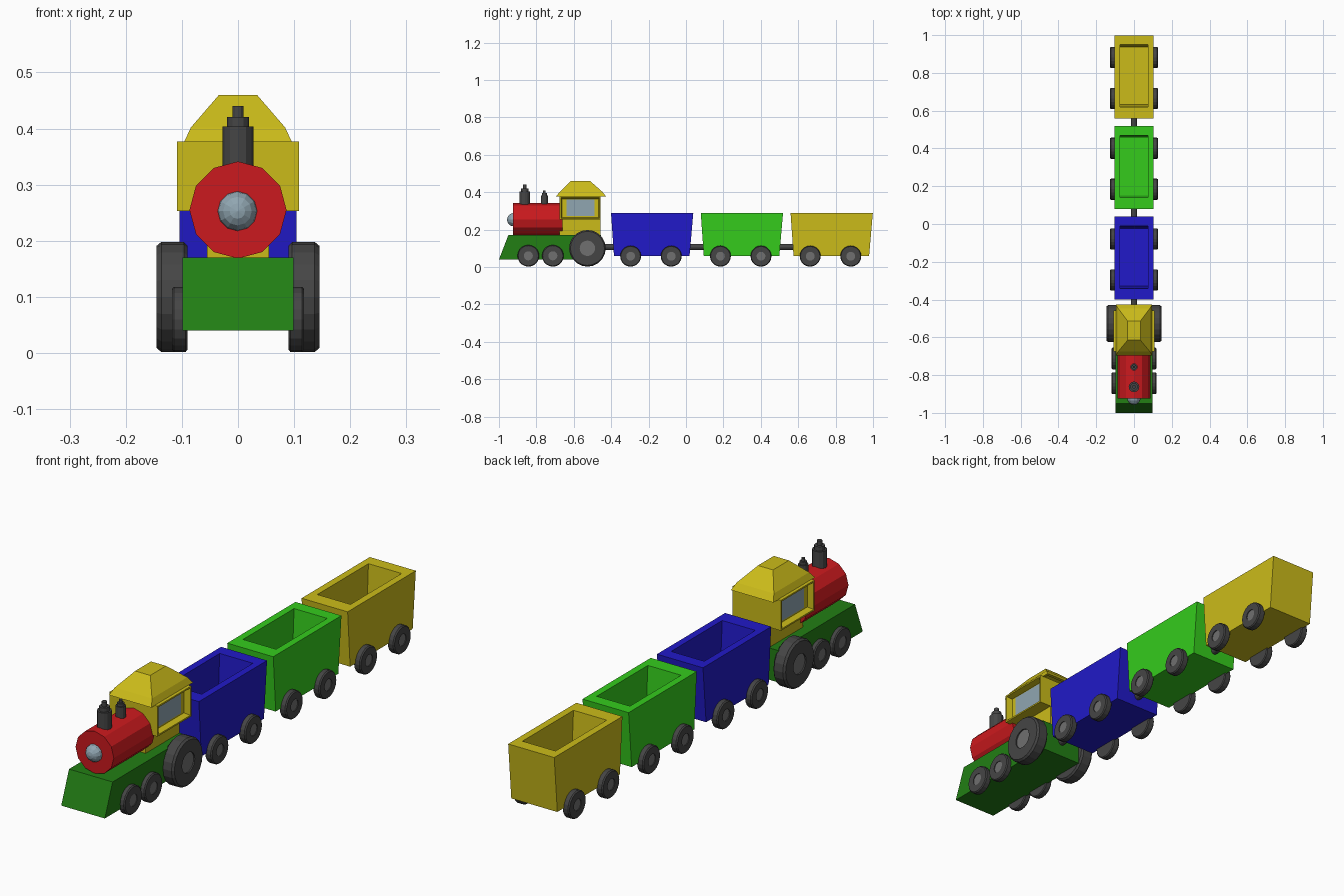
import bpy, bmesh
from math import sin, cos, pi

if "Cube" in bpy.data.objects:
    bpy.data.objects.remove(bpy.data.objects["Cube"])


def material(name, r, g, b):
    m = bpy.data.materials.new(name)
    m.diffuse_color = (r, g, b, 1)
    m.use_nodes = True
    m.node_tree.nodes["Principled BSDF"].inputs["Base Color"].default_value = m.diffuse_color
    return m


RED = material("red", 0.6, 0.01, 0.013)
BLUE = material("blue", 0.015, 0.01, 0.58)
GREEN = material("green", 0.035, 0.6, 0.012)
DARK_GREEN = material("dark green", 0.016, 0.21, 0.007)
YELLOW = material("yellow", 0.6, 0.5, 0.01)
DARK = material("dark grey", 0.06, 0.06, 0.06)
HUB = material("hub grey", 0.16, 0.16, 0.16)
GLASS = material("glass", 0.28, 0.38, 0.44)


def finish(name, bm, mat, mirror=False):
    bmesh.ops.remove_doubles(bm, verts=bm.verts, dist=1e-5)
    bmesh.ops.recalc_face_normals(bm, faces=bm.faces)
    me = bpy.data.meshes.new(name)
    bm.to_mesh(me)
    bm.free()
    me.materials.append(mat)
    ob = bpy.data.objects.new(name, me)
    bpy.context.collection.objects.link(ob)
    if mirror:
        ob.modifiers.new("mirror", "MIRROR").use_mirror_merge = False
    return ob


def skin(rings):
    """Join rings of points with quads and cap both ends."""
    bm = bmesh.new()
    vs = [[bm.verts.new(p) for p in ring] for ring in rings]
    n = len(vs[0])
    for a, b in zip(vs, vs[1:]):
        for i in range(n):
            j = (i + 1) % n
            bm.faces.new((a[i], a[j], b[j], b[i]))
    bm.faces.new(vs[0])
    bm.faces.new(vs[-1])
    return bm


def loft(rects):
    """Stacked rectangles: (half width, front y, back y, z)."""
    return skin([[(-w, a, z), (w, a, z), (w, b, z), (-w, b, z)] for w, a, b, z in rects])


def lathe(profile, axis, centre, n=12):
    """Spin (radius, height) points about the x, y or z axis."""
    cx, cy, cz = centre
    rings = []
    for r, h in profile:
        ring = []
        for i in range(n):
            u, v = r * sin(2 * pi * i / n), r * cos(2 * pi * i / n)
            d = {"x": (h, u, v), "y": (u, h, v), "z": (u, v, h)}[axis]
            ring.append((cx + d[0], cy + d[1], cz + d[2]))
        rings.append(ring)
    return skin(rings)


def wheel_pair(name, y, r, x0, x1):
    """Dark tyre with a slightly recessed lighter hub, mirrored to both sides."""
    h, w = 0.42 * r, x1 - x0
    tyre = [(h, 0), (0.93 * r, 0), (r, 0.12 * w), (r, 0.85 * w),
            (0.93 * r, w), (h, w), (h, 0.8 * w)]
    finish(name + "_tyre", lathe(tyre, "x", (x0, y, r + 0.002), 20), DARK, True)
    finish(name + "_hub", lathe([(h, 0.7 * w), (h, 0.9 * w)], "x", (x0, y, r + 0.002), 20), HUB, True)


# Engine: chassis with sloped front
finish("chassis", loft([(0.0985, -1, -0.455, 0.04), (0.0985, -0.95, -0.455, 0.17)]), DARK_GREEN)

# Boiler and headlamp
finish("boiler", lathe([(0.0865, -0.925), (0.0865, -0.66)], "y", (0, 0, 0.255)), RED)
lamp = [(0.036 * sin(pi * i / 8), -0.036 * cos(pi * i / 8)) for i in range(1, 8)]
lamp = [(0.0005, -0.036)] + lamp + [(0.0005, 0.036)]
finish("headlamp", lathe(lamp, "y", (-0.001, -0.921, 0.253)), GLASS)

# Stepped chimneys
for name, y, s, top in (("chimney", -0.862, 1.0, 0.44), ("steam_dome", -0.757, 0.68, 0.408)):
    steps = [(0.028, -0.12), (0.028, -0.036), (0.020, -0.036), (0.020, -0.019),
             (0.010, -0.019), (0.010, 0)]
    finish(name, lathe([(r * s, h * s) for r, h in steps], "z", (0, y, top)), DARK)

# Cab: narrow lower part, wide upper part with recessed side windows
finish("cab_lower", loft([(0.055, -0.675, -0.457, 0.165), (0.055, -0.675, -0.457, 0.26)]), YELLOW)
bm = loft([(0.109, -0.675, -0.457, 0.253), (0.109, -0.675, -0.457, 0.377)])
bmesh.ops.recalc_face_normals(bm, faces=bm.faces)
sides = [f for f in bm.faces if abs(f.normal.x) > 0.9]
bmesh.ops.inset_individual(bm, faces=sides, thickness=0.009)
bmesh.ops.inset_individual(bm, faces=sides, thickness=0.008, depth=-0.025)
finish("cab_upper", bm, YELLOW)
finish("cab_windows", loft([(0.086, -0.64, -0.49, 0.272), (0.086, -0.64, -0.49, 0.361)]), GLASS)

# Roof with hollow underside
finish("roof", loft([(0.075, -0.66, -0.46, 0.395), (0.085, -0.68, -0.44, 0.376),
                     (0.096, -0.696, -0.427, 0.376), (0.084, -0.675, -0.447, 0.402),
                     (0.034, -0.615, -0.513, 0.46)]), YELLOW)

# Engine wheels
wheel_pair("drive_wheel", -0.527, 0.098, 0.09, 0.145)
wheel_pair("front_wheel", -0.843, 0.058, 0.09, 0.118)
wheel_pair("middle_wheel", -0.712, 0.058, 0.09, 0.118)

# Open wagons with couplings in front
for name, y, mat in (("first", -0.181, BLUE), ("second", 0.299, GREEN), ("third", 0.779, YELLOW)):
    finish(name + "_wagon", loft([
        (0.104, y - 0.204, y + 0.2, 0.06), (0.104, y - 0.22, y + 0.22, 0.29),
        (0.075, y - 0.16, y + 0.17, 0.29), (0.073, y - 0.147, y + 0.158, 0.12)]), mat)
    finish(name + "_coupling", lathe([(0.016, -0.30), (0.016, -0.18)], "y", (0, y, 0.106)), DARK)
    wheel_pair(name + "_wagon_front_wheel", y - 0.115, 0.056, 0.096, 0.127)
    wheel_pair(name + "_wagon_rear_wheel", y + 0.102, 0.056, 0.096, 0.127)
